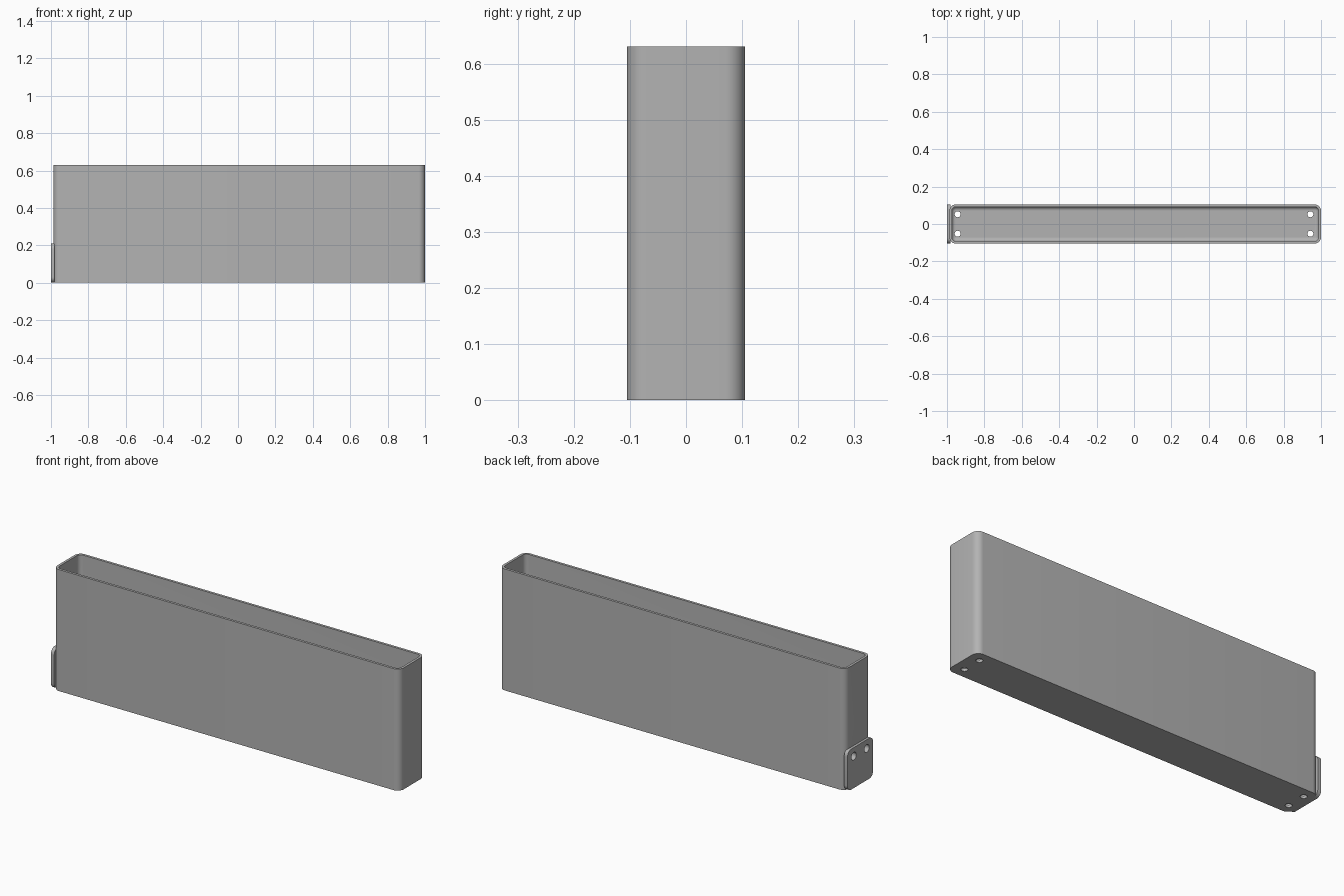
import bpy, bmesh
from math import sin, cos, pi, radians
from mathutils import Matrix

cube = bpy.data.objects.get("Cube")
if cube:
    bpy.data.objects.remove(cube, do_unlink=True)

grey = bpy.data.materials.new("plain grey")
grey.use_nodes = True
colour = (0.45, 0.45, 0.45, 1)
grey.diffuse_color = colour
grey.node_tree.nodes["Principled BSDF"].inputs["Base Color"].default_value = colour

LEFT, RIGHT, HALF_DEPTH, HEIGHT = -0.987, 1.0, 0.105, 0.63
WALL, CORNER, FILLET = 0.013, 0.035, 0.02


def rounded_rect(x0, x1, y0, y1, r, steps=8):
    """Anticlockwise outline with rounded corners."""
    centres = [(x1 - r, y1 - r), (x0 + r, y1 - r), (x0 + r, y0 + r), (x1 - r, y0 + r)]
    return [(cx + r * cos((q + i / steps) * pi / 2), cy + r * sin((q + i / steps) * pi / 2))
            for q, (cx, cy) in enumerate(centres) for i in range(steps + 1)]


def loft(name, rings):
    """Skin a list of 3D rings and cap both ends."""
    bm = bmesh.new()
    loops = [[bm.verts.new(p) for p in ring] for ring in rings]
    for a, b in zip(loops, loops[1:]):
        for i in range(len(a)):
            j = (i + 1) % len(a)
            bm.faces.new((a[i], a[j], b[j], b[i]))
    bm.faces.new(loops[0][::-1])
    bm.faces.new(loops[-1])
    bmesh.ops.recalc_face_normals(bm, faces=bm.faces)
    mesh = bpy.data.meshes.new(name)
    bm.to_mesh(mesh)
    bm.free()
    obj = bpy.data.objects.new(name, mesh)
    mesh.materials.append(grey)
    bpy.context.collection.objects.link(obj)
    return obj


def box_ring(inset, z):
    outline = rounded_rect(LEFT + inset, RIGHT - inset, inset - HALF_DEPTH,
                           HALF_DEPTH - inset, CORNER - inset)
    return [(x, y, z) for x, y in outline]


def drill(objects, places, radius, depth, turn):
    """Cut round holes through the objects."""
    bm = bmesh.new()
    for place in places:
        bmesh.ops.create_cone(bm, cap_ends=True, segments=32, radius1=radius, radius2=radius,
                              depth=depth, matrix=Matrix.Translation(place) @ turn)
    mesh = bpy.data.meshes.new("hole_cutter")
    bm.to_mesh(mesh)
    bm.free()
    mesh.materials.append(grey)
    cutter = bpy.data.objects.new("hole_cutter", mesh)
    bpy.context.collection.objects.link(cutter)
    for obj in objects:
        bpy.context.view_layer.objects.active = obj
        mod = obj.modifiers.new("holes", "BOOLEAN")
        mod.operation, mod.solver, mod.object = "DIFFERENCE", "EXACT", cutter
        bpy.ops.object.modifier_apply(modifier=mod.name)
    bpy.data.objects.remove(cutter, do_unlink=True)


# Open box: outer wall, rim, inner wall, filleted floor
rings = [box_ring(0, 0), box_ring(0, HEIGHT), box_ring(WALL, HEIGHT)]
for i in range(7):
    a = i / 6 * pi / 2
    rings.append(box_ring(WALL + FILLET * (1 - cos(a)), WALL + FILLET * (1 - sin(a))))
box = loft("open_box", rings)

# Mounting plate on the end wall
plate_outline = rounded_rect(-HALF_DEPTH, HALF_DEPTH, 0, 0.21, 0.03)
plate = loft("mounting_plate", [[(x, y, z) for y, z in plate_outline] for x in (-1.0, -0.981)])

# Floor drain holes, then screw holes through plate and end wall
drill([box], [(x, y, 0) for x in (-0.943, 0.943) for y in (-0.052, 0.052)],
      0.016, 0.1, Matrix.Identity(4))
drill([box, plate], [(-0.985, y, 0.165) for y in (-0.053, 0.053)],
      0.02, 0.08, Matrix.Rotation(radians(90), 4, "Y"))

# Smooth the rounded corners only
for obj in (box, plate):
    bpy.ops.object.select_all(action="DESELECT")
    obj.select_set(True)
    bpy.context.view_layer.objects.active = obj
    bpy.ops.object.shade_smooth_by_angle(angle=radians(30))
